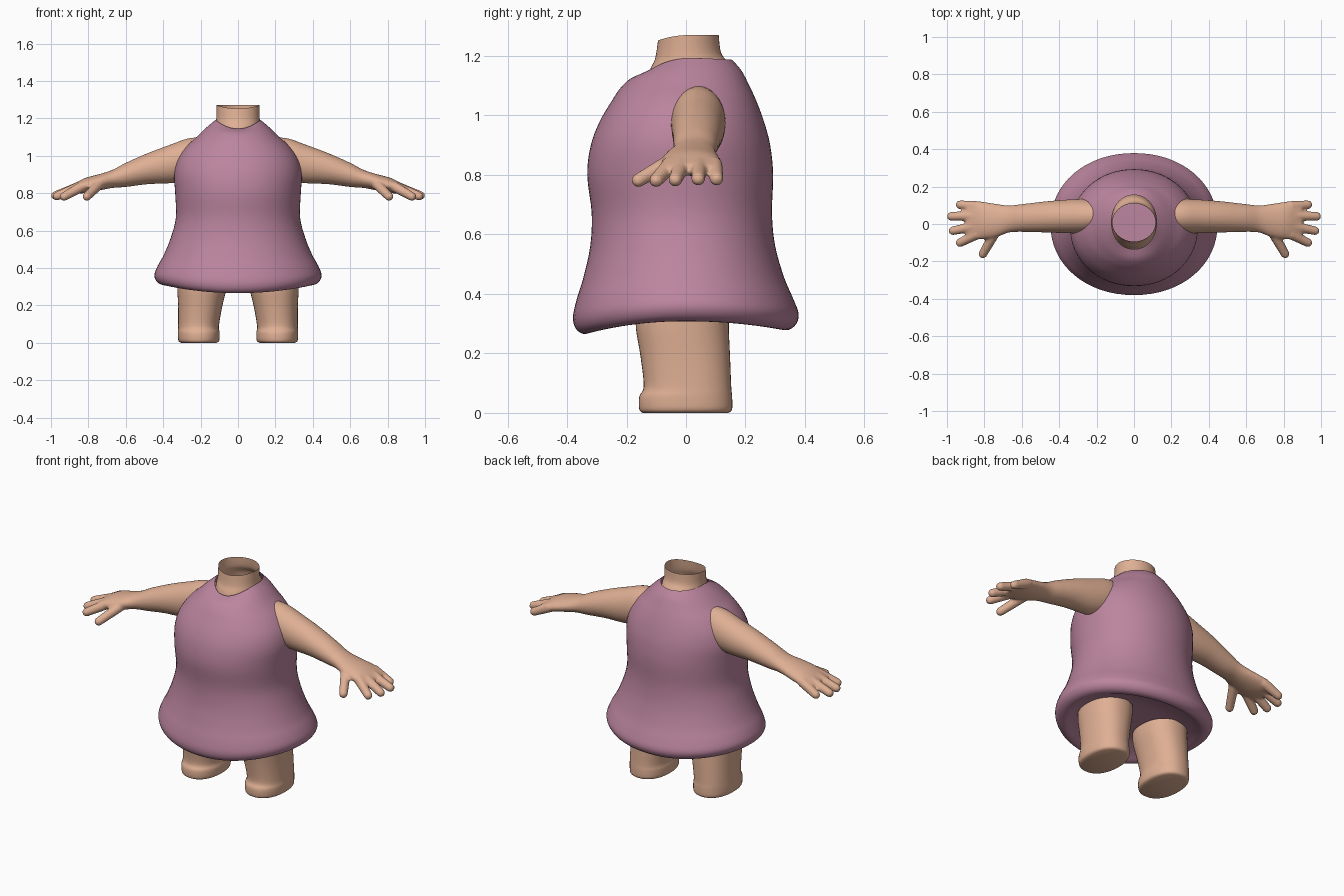
import bpy, bmesh, math
from mathutils import Vector

cube = bpy.data.objects.get("Cube")
if cube:
    bpy.data.objects.remove(cube)


def material(name, rgb):
    m = bpy.data.materials.new(name)
    m.use_nodes = True
    m.diffuse_color = (*rgb, 1)
    bsdf = next(n for n in m.node_tree.nodes if n.type == 'BSDF_PRINCIPLED')
    bsdf.inputs["Base Color"].default_value = (*rgb, 1)
    bsdf.inputs["Roughness"].default_value = 0.8
    return m


skin = material("skin", (0.74, 0.43, 0.295))
cloth = material("mauve cloth", (0.50, 0.235, 0.345))


def spline(rings, steps):
    """Smoothly fill in extra rings between the given ones."""
    rings = [Vector(r) for r in rings]
    out = []
    for i in range(len(rings) - 1):
        p0, p1 = rings[max(i - 1, 0)], rings[i]
        p2, p3 = rings[i + 1], rings[min(i + 2, len(rings) - 1)]
        for s in range(steps):
            t = s / steps
            out.append(p1 + (p2 - p0) * (t / 2) + (p0 * 2 - p1 * 5 + p2 * 4 - p3) * (t * t / 2)
                       + (p1 * 3 - p0 - p2 * 3 + p3) * (t ** 3 / 2))
    return out + [rings[-1]]


def loft(bm, rings, axis='z', sides=48, steps=4, power=2.0, caps=(True, True)):
    """Ring: height, a min, a max, b min, b max, front dip, back dip."""
    loops = []
    for h, a0, a1, b0, b1, front, back in spline(rings, steps):
        loop = []
        for k in range(sides):
            ang = math.tau * k / sides
            c, s = math.cos(ang), math.sin(ang)
            ca = math.copysign(abs(c) ** (2 / power), c)
            sb = math.copysign(abs(s) ** (2 / power), s)
            a = (a0 + a1) / 2 + (a1 - a0) / 2 * ca
            b = (b0 + b1) / 2 + (b1 - b0) / 2 * sb
            hh = h - s * s * (front if s < 0 else back)
            loop.append(bm.verts.new((a, b, hh) if axis == 'z' else (hh, a, b)))
        loops.append(loop)
    for lo, hi in zip(loops, loops[1:]):
        for k in range(sides):
            j = (k + 1) % sides
            bm.faces.new((lo[k], lo[j], hi[j], hi[k]))
    if caps[0]:
        bm.faces.new(loops[0][::-1])
    if caps[1]:
        bm.faces.new(loops[-1])


def capsule(bm, start, r0, end, r1):
    """Tapered rounded finger: a sphere pulled apart at its middle."""
    start, end = Vector(start), Vector(end)
    turn = (end - start).to_track_quat('Z', 'Y')
    ball = bmesh.ops.create_uvsphere(bm, u_segments=20, v_segments=12, radius=1)
    for v in ball["verts"]:
        centre, r = (end, r1) if v.co.z > -0.01 else (start, r0)
        v.co = centre + turn @ (v.co * r)


def finish(bm, name, mat, angle=50):
    me = bpy.data.meshes.new(name)
    bm.to_mesh(me)
    bm.free()
    me.materials.append(mat)
    ob = bpy.data.objects.new(name, me)
    bpy.context.collection.objects.link(ob)
    bpy.ops.object.select_all(action='DESELECT')
    ob.select_set(True)
    bpy.context.view_layer.objects.active = ob
    bpy.ops.object.shade_smooth_by_angle(angle=math.radians(angle))
    return ob


# Dress: underside, rolled hem, waist, chest, collar
dress_profile = [
    (0.345, 0.02, -0.02, 0.02, 0, 0), (0.34, 0.20, -0.17, 0.17, 0, 0),
    (0.322, 0.33, -0.28, 0.28, 0.025, 0.015), (0.308, 0.39, -0.335, 0.33, 0.042, 0.03),
    (0.322, 0.43, -0.368, 0.365, 0.042, 0.03), (0.36, 0.447, -0.38, 0.379, 0.04, 0.03),
    (0.41, 0.43, -0.368, 0.36, 0.03, 0.025), (0.47, 0.397, -0.345, 0.33, 0.015, 0.015),
    (0.56, 0.36, -0.322, 0.30, 0, 0), (0.67, 0.332, -0.317, 0.289, 0, 0),
    (0.80, 0.336, -0.332, 0.293, 0, 0), (0.90, 0.341, -0.32, 0.283, 0, 0),
    (0.98, 0.322, -0.29, 0.262, 0, 0), (1.05, 0.275, -0.25, 0.236, 0.002, 0),
    (1.10, 0.222, -0.222, 0.213, 0.01, 0), (1.15, 0.17, -0.185, 0.187, 0.025, 0),
    (1.192, 0.12, -0.135, 0.155, 0.047, 0.005)]
bm = bmesh.new()
loft(bm, [(z, -rx, rx, y0, y1, f, b) for z, rx, y0, y1, f, b in dress_profile],
     sides=64, power=2.08, caps=(True, False))
finish(bm, "dress", cloth, 60)

# Neck: open tube with a sloping rim
neck_profile = [(1.10, 0.13, -0.14, 0.16, 0.03), (1.17, 0.12, -0.122, 0.145, 0.02),
                (1.21, 0.115, -0.104, 0.118, 0.02), (1.27, 0.115, -0.094, 0.11, 0.018)]
bm = bmesh.new()
loft(bm, [(z, -rx, rx, y0, y1, f, 0) for z, rx, y0, y1, f in neck_profile], caps=(False, False))
finish(bm, "neck", skin)

# Legs with soft-edged blunt feet
leg_profile = [(0.0, 0.115, 0.305, -0.145, 0.142), (0.012, 0.10, 0.319, -0.157, 0.155),
               (0.055, 0.098, 0.322, -0.157, 0.155), (0.09, 0.102, 0.32, -0.142, 0.152),
               (0.19, 0.085, 0.32, -0.153, 0.148), (0.28, 0.064, 0.324, -0.168, 0.144),
               (0.335, 0.06, 0.325, -0.168, 0.144)]
bm = bmesh.new()
loft(bm, [(*r, 0, 0) for r in leg_profile], power=2.25)
finish(bm, "legs", skin).modifiers.new("both sides", 'MIRROR')

# Arms: shoulder to palm, then fingers and thumb fused on
arm_profile = [(0.19, -0.04, 0.125, 0.88, 1.10), (0.27, -0.05, 0.133, 0.865, 1.092),
               (0.36, -0.049, 0.13, 0.853, 1.06), (0.48, -0.045, 0.12, 0.848, 1.015),
               (0.60, -0.042, 0.106, 0.833, 0.962), (0.67, -0.046, 0.099, 0.828, 0.925),
               (0.74, -0.072, 0.108, 0.815, 0.902), (0.82, -0.082, 0.12, 0.80, 0.88),
               (0.88, -0.08, 0.123, 0.797, 0.848), (0.90, -0.06, 0.10, 0.802, 0.835)]
bm = bmesh.new()
loft(bm, [(*r, 0, 0) for r in arm_profile], axis='x')
digits = [((0.84, 0.095, 0.832), (0.93, 0.103, 0.787)),
          ((0.84, 0.045, 0.838), (0.977, 0.041, 0.787)),
          ((0.84, -0.01, 0.838), (0.968, -0.036, 0.784)),
          ((0.84, -0.055, 0.832), (0.93, -0.1, 0.782)),
          ((0.745, -0.05, 0.845), (0.808, -0.16, 0.782))]
for base, tip in digits:
    capsule(bm, base, 0.029, tip, 0.0235)
arms = finish(bm, "arms", skin)
fuse = arms.modifiers.new("fuse", 'REMESH')
fuse.mode = 'VOXEL'
fuse.voxel_size = 0.007
fuse.use_smooth_shade = True
soften = arms.modifiers.new("soften", 'SMOOTH')
soften.factor = 0.5
soften.iterations = 5
arms.modifiers.new("both sides", 'MIRROR').use_mirror_merge = False
